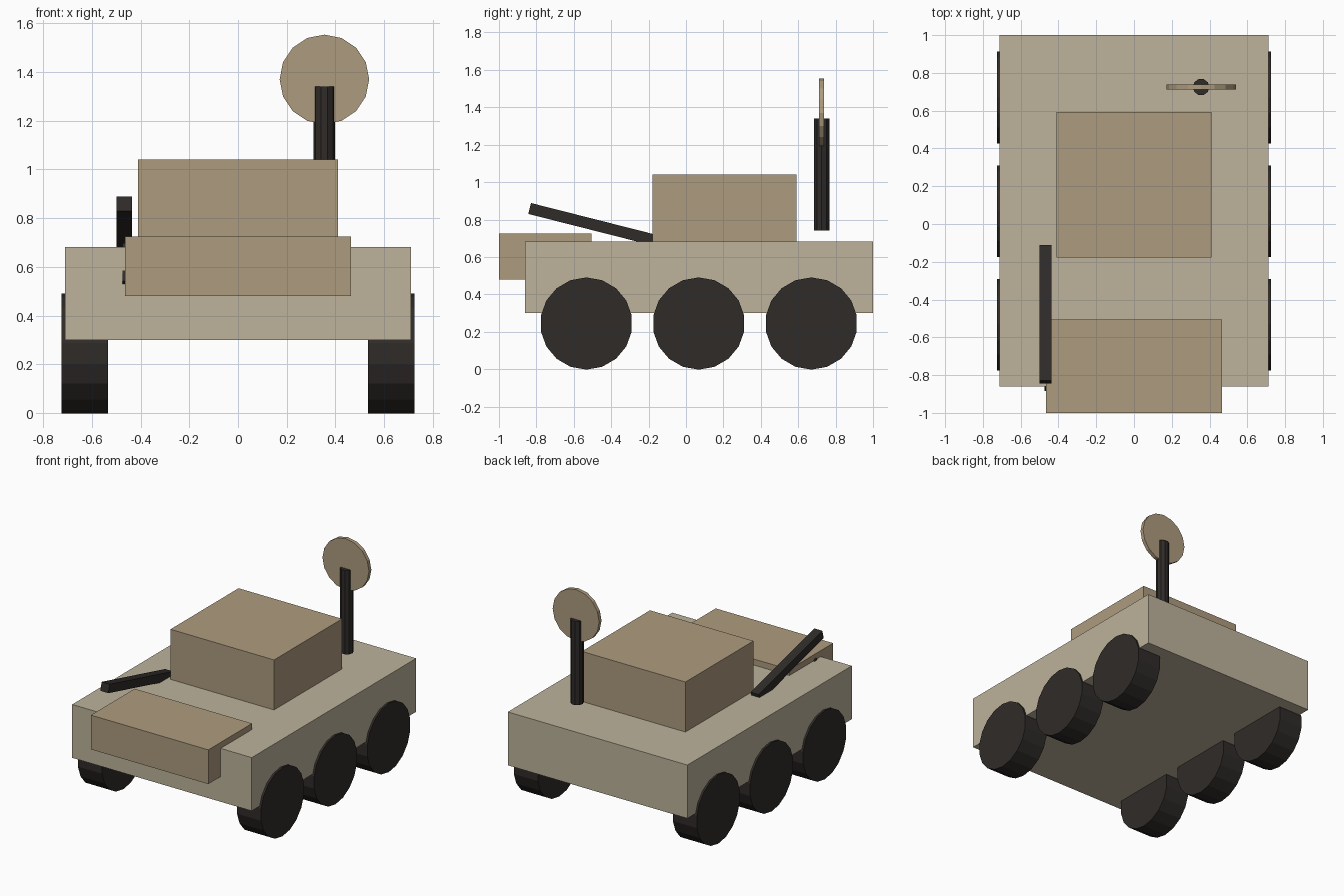
import bpy
import bmesh
from math import pi, atan2, hypot
from mathutils import Matrix, Vector

if "Cube" in bpy.data.objects:
    bpy.data.objects.remove(bpy.data.objects["Cube"])


def material(name, rgb):
    m = bpy.data.materials.new(name)
    m.diffuse_color = (*rgb, 1)
    m.use_nodes = True
    m.node_tree.nodes["Principled BSDF"].inputs["Base Color"].default_value = m.diffuse_color
    return m


SAND = material("sand", (0.51, 0.45, 0.33))
TAN = material("tan", (0.42, 0.33, 0.21))
DARK = material("dark", (0.028, 0.024, 0.022))


def finish(name, bm, mat):
    mesh = bpy.data.meshes.new(name)
    bm.to_mesh(mesh)
    bm.free()
    mesh.materials.append(mat)
    obj = bpy.data.objects.new(name, mesh)
    bpy.context.collection.objects.link(obj)
    return obj


def box(name, lo, hi, mat):
    lo, hi = Vector(lo), Vector(hi)
    bm = bmesh.new()
    bmesh.ops.create_cube(bm, size=1, matrix=Matrix.Translation((lo + hi) / 2)
                          @ Matrix.Diagonal((*(hi - lo), 1)))
    return finish(name, bm, mat)


def cylinder(name, centre, radius, depth, sides, mat, axis="Z"):
    turn = {"Z": Matrix(), "X": Matrix.Rotation(pi / 2, 4, "Y"),
            "Y": Matrix.Rotation(pi / 2, 4, "X")}[axis]
    bm = bmesh.new()
    # first corner lies on the local y axis
    bmesh.ops.create_cone(bm, cap_ends=True, segments=sides, radius1=radius,
                          radius2=radius, depth=depth,
                          matrix=Matrix.Translation(centre) @ turn
                          @ Matrix.Rotation(pi / 2, 4, "Z"))
    return finish(name, bm, mat)


def bar(name, x, start, end, width, height, mat):
    """Square bar in a vertical plane between two (y, z) points."""
    dy, dz = end[0] - start[0], end[1] - start[1]
    centre = (x, (start[0] + end[0]) / 2, (start[1] + end[1]) / 2)
    bm = bmesh.new()
    bmesh.ops.create_cube(bm, size=1, matrix=Matrix.Translation(centre)
                          @ Matrix.Rotation(atan2(dz, dy), 4, "X")
                          @ Matrix.Diagonal((width, hypot(dy, dz), height, 1)))
    return finish(name, bm, mat)


# Body
box("hull", (-0.711, -0.86, 0.30), (0.711, 1.0, 0.682), SAND)
box("upper_cabin", (-0.41, -0.178, 0.67), (0.41, 0.592, 1.04), TAN)
box("front_box", (-0.465, -1.0, 0.48), (0.465, -0.505, 0.725), TAN)

# Three wheels per side
for side, sx in (("left", -1), ("right", 1)):
    for i, y in enumerate((-0.533, 0.068, 0.67)):
        cylinder(f"wheel_{side}_{i + 1}", (sx * 0.63, y, 0.244), 0.2465, 0.19,
                 18, DARK, "X")

# Mast and dish
cylinder("mast", (0.355, 0.725, 1.04), 0.044, 0.60, 10, DARK)
cylinder("dish", (0.355, 0.725, 1.37), 0.184, 0.027, 16, TAN, "Y")

# Raised arm, and the mostly buried strut below its tip
bar("arm", -0.468, (-0.836, 0.859), (-0.118, 0.677), 0.064, 0.06, DARK)
bar("arm_strut", -0.46, (-0.87, 0.535), (-0.785, 0.69), 0.03, 0.03, DARK)
